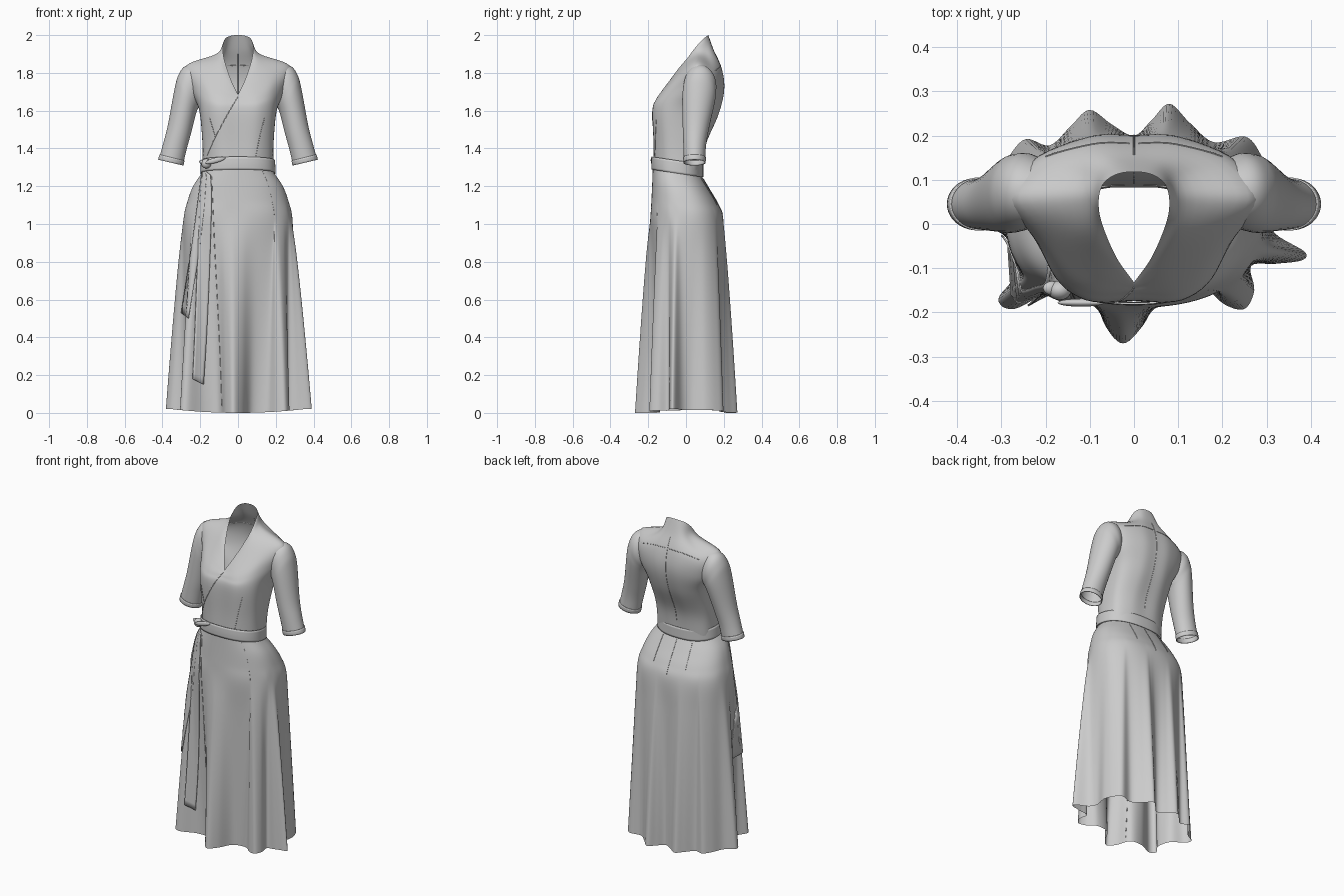
import bpy, math
from mathutils import Vector as V
from mathutils.bvhtree import BVHTree

if "Cube" in bpy.data.objects:
    bpy.data.objects.remove(bpy.data.objects["Cube"])


def spline(p, n, closed=False, before=None, after=None):
    """Catmull-Rom samples through p, n steps per span."""
    p = [V(q) for q in p]
    if closed:
        q = [p[-1]] + p + [p[0], p[1]]
    else:
        q = [before or 2 * p[0] - p[1]] + p + [after or 2 * p[-1] - p[-2]]
    out = []
    for i in range(1, len(q) - 2):
        a, b, c, d = q[i - 1:i + 3]
        for k in range(n):
            t = k / n
            out.append(.5 * (2 * b + (c - a) * t + (2 * a - 5 * b + 4 * c - d) * t * t
                             + (3 * b - a - 3 * c + d) * t ** 3))
    if not closed:
        out.append(p[-1])
    return out


def loft(name, rings, n=1, closed=True, mirror=False, thick=0):
    """Surface through a stack of rings, smoothed along the stack."""
    cols = [spline(c, n) for c in zip(*rings)]
    rows = list(zip(*cols))
    m = len(cols)
    verts = [v for r in rows for v in r]
    faces = [(j * m + i, j * m + (i + 1) % m, (j + 1) * m + (i + 1) % m, (j + 1) * m + i)
             for j in range(len(rows) - 1) for i in range(m if closed else m - 1)]
    me = bpy.data.meshes.new(name)
    me.from_pydata([tuple(v) for v in verts], [], faces)
    me.polygons.foreach_set("use_smooth", [True] * len(faces))
    ob = bpy.data.objects.new(name, me)
    bpy.context.collection.objects.link(ob)
    if mirror:
        mod = ob.modifiers.new("mirror", 'MIRROR')
        mod.merge_threshold = .0005
    if thick:
        mod = ob.modifiers.new("thickness", 'SOLIDIFY')
        mod.thickness, mod.offset = thick, 0
    return ob, BVHTree.FromPolygons(verts, faces)


def oval(a, w, yf, yb, z, tilt=0.0):
    """Point on a squarish oval at parameter a."""
    c, s = math.cos(a), math.sin(a)
    x = w * math.copysign(abs(c) ** .85, c)
    y = (yf + yb) / 2 + (yb - yf) / 2 * math.copysign(abs(s) ** .85, s)
    return V((x, y, z - tilt * (y + .045)))


# bodice: half rings from front centre round the side to back centre
half = [
    [(0, -.172, 1.27), (.09, -.165, 1.27), (.165, -.11, 1.27), (.188, -.04, 1.27),
     (.165, .04, 1.27), (.09, .077, 1.27), (0, .083, 1.27)],
    [(0, -.171, 1.42), (.1, -.165, 1.42), (.172, -.11, 1.42), (.188, -.03, 1.42),
     (.17, .055, 1.42), (.09, .1, 1.42), (0, .103, 1.42)],
    [(0, -.174, 1.6), (.11, -.172, 1.6), (.185, -.11, 1.6), (.205, 0, 1.6),
     (.18, .115, 1.59), (.09, .167, 1.58), (0, .17, 1.58)],
    [(0, -.157, 1.655), (.105, -.155, 1.66), (.19, -.085, 1.7), (.25, .03, 1.71),
     (.22, .14, 1.7), (.1, .197, 1.71), (0, .2, 1.71)],
    [(0, -.145, 1.672), (.085, -.12, 1.715), (.19, -.03, 1.8), (.275, .055, 1.836),
     (.22, .14, 1.81), (.1, .185, 1.82), (0, .188, 1.82)],
    [(0, -.138, 1.68), (.055, -.09, 1.755), (.107, -.015, 1.85), (.12, .055, 1.895),
     (.1, .11, 1.9), (.06, .14, 1.918), (0, .147, 1.92)],
    [(0, -.132, 1.685), (.04, -.075, 1.77), (.072, 0, 1.868), (.08, .05, 1.935),
     (.07, .09, 1.978), (.04, .112, 1.996), (0, .118, 2.0)]]
flip = V((-1, 1, 1))
rings = []
for k, r in enumerate(half):
    soft = V(r[1]) * flip if k < 4 else None
    rings.append(spline(r, 6, before=soft, after=V(r[-2]) * flip))
bodice, bodice_tree = loft("bodice", rings, 6, closed=False, mirror=True)

# sleeves: outer x,z / inner x,z / centre y / half depth
sleeve = [(.20, 1.845, .19, 1.66, .07, .07), (.275, 1.838, .2, 1.635, .074, .085),
          (.315, 1.79, .21, 1.615, .071, .088), (.337, 1.71, .222, 1.585, .066, .086),
          (.37, 1.53, .25, 1.475, .052, .069), (.395, 1.43, .272, 1.395, .046, .06),
          (.42, 1.34, .292, 1.31, .045, .056)]


def sleeve_ring(s, grow=1.0):
    ox, oz, ix, iz, yc, ry = s
    mid, arm = V(((ox + ix) / 2, yc, (oz + iz) / 2)), V(((ox - ix) / 2, 0, (oz - iz) / 2))
    return [mid + grow * (arm * math.cos(a) + V((0, ry * math.sin(a), 0)))
            for a in (math.tau * i / 40 for i in range(40))]


loft("sleeves", [sleeve_ring(s) for s in sleeve], 6, mirror=True)
cuff_top = [.3 * a + .7 * b for a, b in zip(sleeve[5], sleeve[6])]
loft("sleeve_cuffs", [sleeve_ring(cuff_top, 1.02), sleeve_ring(sleeve[6], 1.02)],
     3, mirror=True, thick=.004)

# skirt: smooth hips flowing into a wavy hem
hem = [(.385, -.062), (.32, -.022), (.295, .03), (.305, .1), (.285, .16), (.25, .198),
       (.18, .185), (.125, .23), (.08, .272), (.04, .235), (0, .2), (-.05, .225),
       (-.1, .258), (-.14, .225), (-.19, .178), (-.245, .192), (-.285, .15), (-.32, .09),
       (-.38, .05), (-.36, .005), (-.29, -.03), (-.268, -.11), (-.307, -.17),
       (-.27, -.192), (-.18, -.148), (-.1, -.15), (-.065, -.23), (-.025, -.27),
       (.02, -.23), (.07, -.15), (.15, -.14), (.205, -.182), (.25, -.192),
       (.272, -.15), (.265, -.095), (.32, -.09), (.38, -.082)]
hem = spline([(x, y, 0) for x, y in hem], 6, closed=True)
for p in hem:
    p.z = .02 * min(1, (p.x / .35) ** 2)
ang = [math.atan2(p.y / .27, p.x / .38) for p in hem]
rows = [(1.27, .19, -.176, .085, .15), (1.2, .238, -.179, .125, .1),
        (1.12, .268, -.183, .168, .05), (1.03, .288, -.189, .197, 0)]
rings = [[oval(a, w, f, b, z, t) for a in ang] for z, w, f, b, t in rows]
hip = rings[-1]
for z in (.85, .6, .3, 0):
    k = (1.03 - z) / 1.03
    ring = []
    for h, p in zip(hip, hem):
        q = h.lerp(p, k ** .8)
        q.z = z + p.z * k
        ring.append(q)
    rings.append(ring)
skirt, skirt_tree = loft("skirt", rings, 6)

# waist sash
turn = [math.tau * i / 96 for i in range(96)]
loft("waist_sash", [[oval(a, w, f, b, z, .15) for a in turn] for z, w, f, b in
                    [(1.268, .197, -.181, .09), (1.3, .196, -.182, .09),
                     (1.336, .194, -.18, .09)]], 3, thick=.004)


def on_dress(x, z, front=True, lift=.003):
    """Drop a front-view point on to the cloth."""
    d = -1 if front else 1
    if z > 1.3:
        hit = bodice_tree.ray_cast(V((abs(x) + 1e-4, d, z)), V((0, -d, 0)))[0]
    else:
        hit = skirt_tree.ray_cast(V((x, d, z)), V((0, -d, 0)))[0]
    return V((x, (hit.y if hit else 0) + d * lift, z))


# sash tails: left edge, right edge, height
def tail(name, stations):
    edge = spline(stations, 8)
    strip = [[on_dress(l + (r - l) * i / 5, z - tip * i / 5, lift=.009) for i in range(6)]
             for l, r, z, tip in ((e.x, e.y, e.z, .03) for e in edge)]
    loft(name, strip, closed=False, thick=.004)


tail("sash_tail_long", [(-.185, -.145, 1.29), (-.2, -.14, 1.15), (-.215, -.15, .8),
                        (-.228, -.165, .45), (-.24, -.182, .18)])
tail("sash_tail_short", [(-.19, -.165, 1.29), (-.215, -.18, 1.1), (-.25, -.21, .85),
                         (-.3, -.262, .53)])

# sash knot and its two small loops
for name, loc, size, roll in [("sash_knot", (-.168, -.15, 1.32), (.026, .022, .026), 0),
                              ("sash_loop_left", (-.185, -.145, 1.325), (.022, .016, .012), .4),
                              ("sash_loop_right", (-.12, -.178, 1.337), (.055, .009, .014), -.25)]:
    bpy.ops.mesh.primitive_uv_sphere_add(segments=20, ring_count=12, location=loc)
    ob = bpy.context.object
    ob.name, ob.scale, ob.rotation_euler = name, size, (0, roll, .0)
    bpy.ops.object.shade_smooth()


# seams laid on the cloth
def seam(name, pts, front=True):
    cu = bpy.data.curves.new(name, 'CURVE')
    cu.dimensions, cu.bevel_depth, cu.bevel_resolution = '3D', .0018, 1
    line = [on_dress(p.x, p.z, front, .0005) for p in
            spline([(x, 0, z) for x, z in pts], 16)]
    sp = cu.splines.new('POLY')
    sp.points.add(len(line) - 1)
    for q, p in zip(sp.points, line):
        q.co = (*p, 1)
    bpy.context.collection.objects.link(bpy.data.objects.new(name, cu))


seam("wrap_edge", [(0, 1.675), (-.05, 1.59), (-.12, 1.46), (-.165, 1.36)])
seam("bust_dart_right", [(.14, 1.56), (.115, 1.46), (.095, 1.36)])
seam("bust_dart_left", [(-.15, 1.56), (-.12, 1.46)])
seam("skirt_wrap_edge", [(-.14, 1.25), (-.125, .9), (-.1, .4), (-.085, .03)])
seam("back_seam", [(0, 1.9), (0, 1.7), (0, 1.36)], False)
seam("back_skirt_seam", [(0, 1.24), (0, 1.05)], False)
for s in (-1, 1):
    seam("back_skirt_dart", [(s * .1, 1.24), (s * .11, 1.1)], False)
    seam("back_yoke_seam", [(s * .01, 1.84), (s * .1, 1.835), (s * .2, 1.81)], False)
